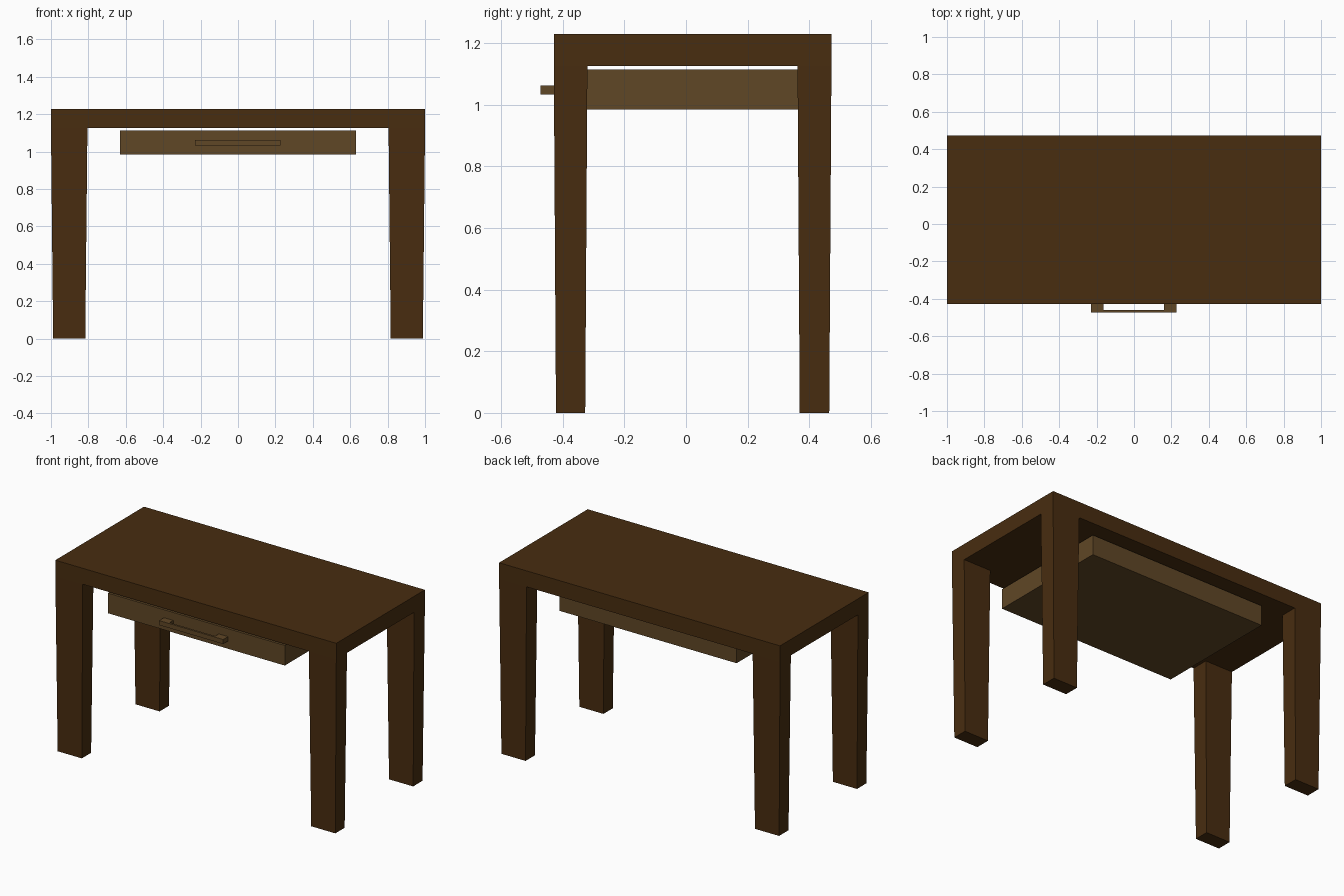
import bpy, bmesh
from mathutils import Vector

if "Cube" in bpy.data.objects:
    bpy.data.objects.remove(bpy.data.objects["Cube"])


def material(name, rgb):
    m = bpy.data.materials.new(name)
    m.diffuse_color = (*rgb, 1)
    m.use_nodes = True
    m.node_tree.nodes["Principled BSDF"].inputs["Base Color"].default_value = m.diffuse_color
    return m


dark_wood = material("dark wood", (0.065, 0.026, 0.005))
light_wood = material("light wood", (0.117, 0.063, 0.019))


def finish(bm, name, mat):
    bmesh.ops.recalc_face_normals(bm, faces=bm.faces)
    me = bpy.data.meshes.new(name)
    bm.to_mesh(me)
    bm.free()
    me.materials.append(mat)
    ob = bpy.data.objects.new(name, me)
    bpy.context.collection.objects.link(ob)
    return ob


def add_box(bm, lo, hi):
    lo, hi = Vector(lo), Vector(hi)
    size, mid = hi - lo, (lo + hi) / 2
    for v in bmesh.ops.create_cube(bm, size=1)["verts"]:
        v.co = mid + v.co * size


# Table frame: slab cut along the leg lines, corner faces extruded down as tapered legs
X0, X1, Y0, Y1 = -1.0, 1.0, -0.429, 0.472
Z_UNDER, Z_TOP = 1.126, 1.229
bm = bmesh.new()
add_box(bm, (X0, Y0, Z_UNDER), (X1, Y1, Z_TOP))
for axis, cuts in ((Vector((1, 0, 0)), (-0.805, 0.805)), (Vector((0, 1, 0)), (-0.32, 0.362))):
    for c in cuts:
        bmesh.ops.bisect_plane(bm, geom=bm.verts[:] + bm.edges[:] + bm.faces[:],
                               plane_co=axis * c, plane_no=axis)
bm.normal_update()
corners = []
for f in bm.faces:
    c = f.calc_center_median()
    if f.normal.z < -0.9 and abs(c.x) > 0.81 and not -0.32 < c.y < 0.36:
        corners.append(f)
for f in corners:
    mid = f.calc_center_median()
    foot = bmesh.ops.extrude_discrete_faces(bm, faces=[f])["faces"][0]
    for v in foot.verts:
        v.co = Vector((mid.x + (v.co.x - mid.x) * 0.88, mid.y + (v.co.y - mid.y) * 0.87, 0))
finish(bm, "table_top_and_legs", dark_wood)

# Drawer hanging just under the top
bm = bmesh.new()
add_box(bm, (-0.63, -0.424, 0.985), (0.63, 0.385, 1.114))
finish(bm, "drawer", light_wood)

# Handle: two posts and a thin bar
bm = bmesh.new()
for x in (-0.23, 0.16):
    add_box(bm, (x, -0.473, 1.034), (x + 0.066, -0.42, 1.063))
add_box(bm, (-0.164, -0.473, 1.034), (0.16, -0.46, 1.063))
finish(bm, "drawer_handle", light_wood)
